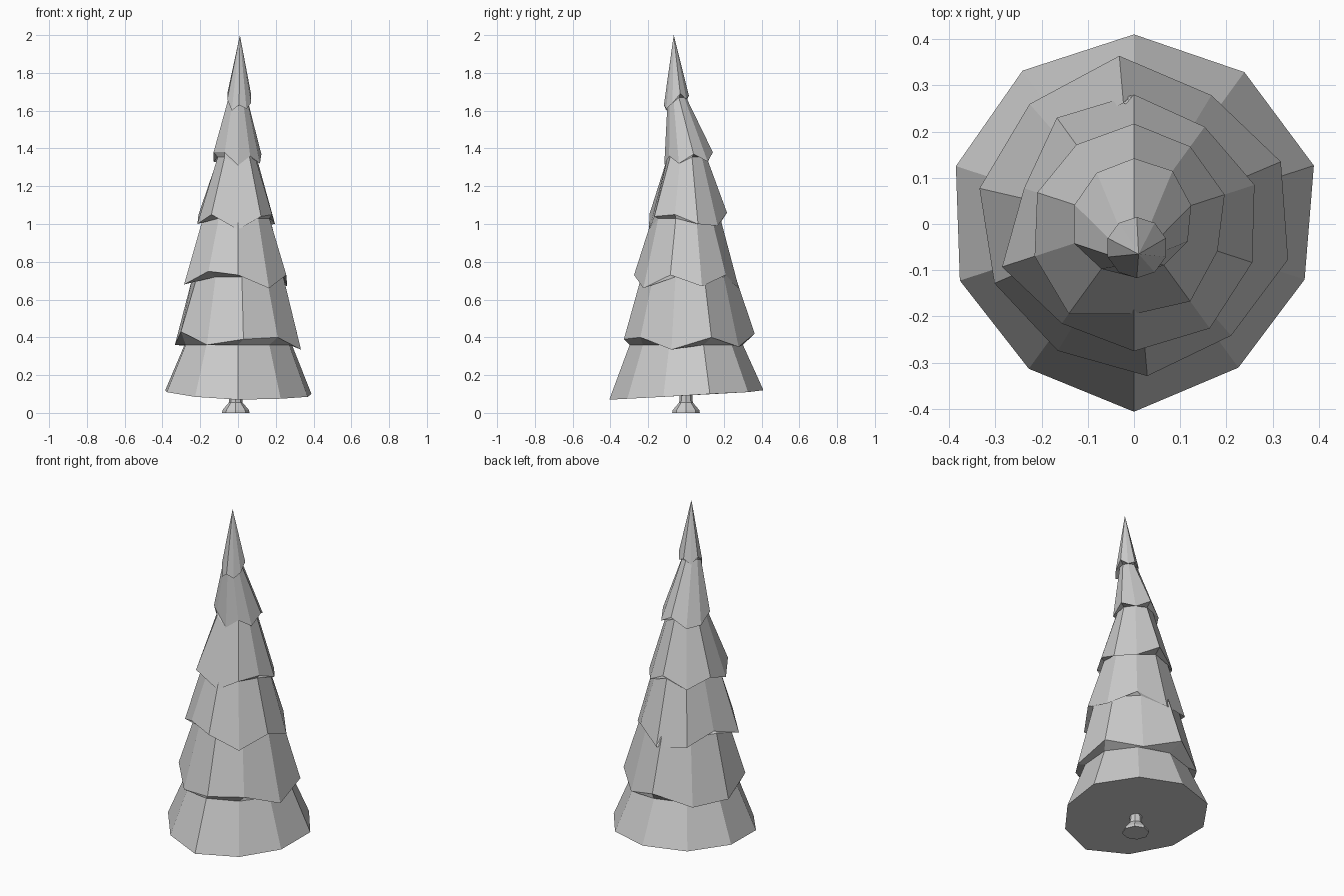
import bpy, bmesh, math

if "Cube" in bpy.data.objects:
    bpy.data.objects.remove(bpy.data.objects["Cube"])


def loft(name, rings, apex=None):
    """Skin a stack of equal-count rings; cap the bottom, close the top with a cap or point."""
    bm = bmesh.new()
    rows = [[bm.verts.new(p) for p in r] for r in rings]
    n = len(rows[0])
    for a, b in zip(rows, rows[1:]):
        for i in range(n):
            j = (i + 1) % n
            bm.faces.new((a[i], a[j], b[j], b[i]))
    bm.faces.new(rows[0])
    if apex:
        tip = bm.verts.new(apex)
        for i in range(n):
            bm.faces.new((rows[-1][i], rows[-1][(i + 1) % n], tip))
    else:
        bm.faces.new(rows[-1])
    bmesh.ops.recalc_face_normals(bm, faces=bm.faces)
    me = bpy.data.meshes.new(name)
    bm.to_mesh(me)
    bm.free()
    ob = bpy.data.objects.new(name, me)
    bpy.context.collection.objects.link(ob)
    return ob


def circle(r, z, cx=0.0, cy=0.0, n=8):
    return [(cx + r * math.sin(2 * math.pi * i / n),
             cy + r * math.cos(2 * math.pi * i / n), z) for i in range(n)]


# Rim of each tier: ten points, clockwise from the back, as radius and height;
# then the narrow top of the tier: scale, height, y shift
tiers = [
    ([.41, .406, .409, .388, .384, .406, .387, .396, .405, .41],
     [.12, .11, .10, .085, .075, .07, .085, .11, .12, .12],
     (.735, .36, 0.0), 0),
    ([.365, .325, .345, .342, .32, .33, .32, .328, .343, .344],
     [.42, .35, .40, .335, .40, .39, .36, .43, .36, .35],
     (.72, .72, 0.0), -5),
    ([.28, .26, .274, .269, .279, .275, .266, .30, .25, .284],
     [.66, .73, .67, .73, .66, .73, .75, .68, .74, .68],
     (.65, 1.03, 0.0), 0),
    ([.217, .207, .206, .19, .207, .195, .24, .226, .22, .212],
     [1.06, .99, 1.0, 1.05, 1.04, .97, 1.05, 1.0, 1.05, .99],
     (.50, 1.355, 0.0), 0),
    ([.142, .142, .13, .122, .11, .115, .12, .136, .135, .137],
     [1.38, 1.33, 1.37, 1.32, 1.36, 1.31, 1.38, 1.38, 1.33, 1.32],
     (.38, 1.67, -.053), 0),
]

# Foliage: tiers stacked into one zigzag skin
rings = []
for radii, heights, (s, top, dy), turn in tiers:
    rim = []
    for i, (r, z) in enumerate(zip(radii, heights)):
        a = math.radians(36 * i + turn)
        rim.append((r * math.sin(a), r * math.cos(a), z))
    rings.append(rim)
    rings.append([(x * s, y * s + dy, top) for x, y, z in rim])

# Leaning tip
tip_z = [1.68, 1.66, 1.69, 1.64, 1.61, 1.63, 1.60, 1.66, 1.69, 1.65]
rings.append([(x, y, z) for (x, y, _), z in
              zip(circle(.066, 0, .006, -.051, 10), tip_z)])
loft("foliage", rings, apex=(.01, -.065, 2.0))

# Flared trunk
loft("trunk", [circle(.073, 0, -.012), circle(.07, .015, -.012),
               circle(.036, .055, -.012), circle(.032, .13, -.012)])
